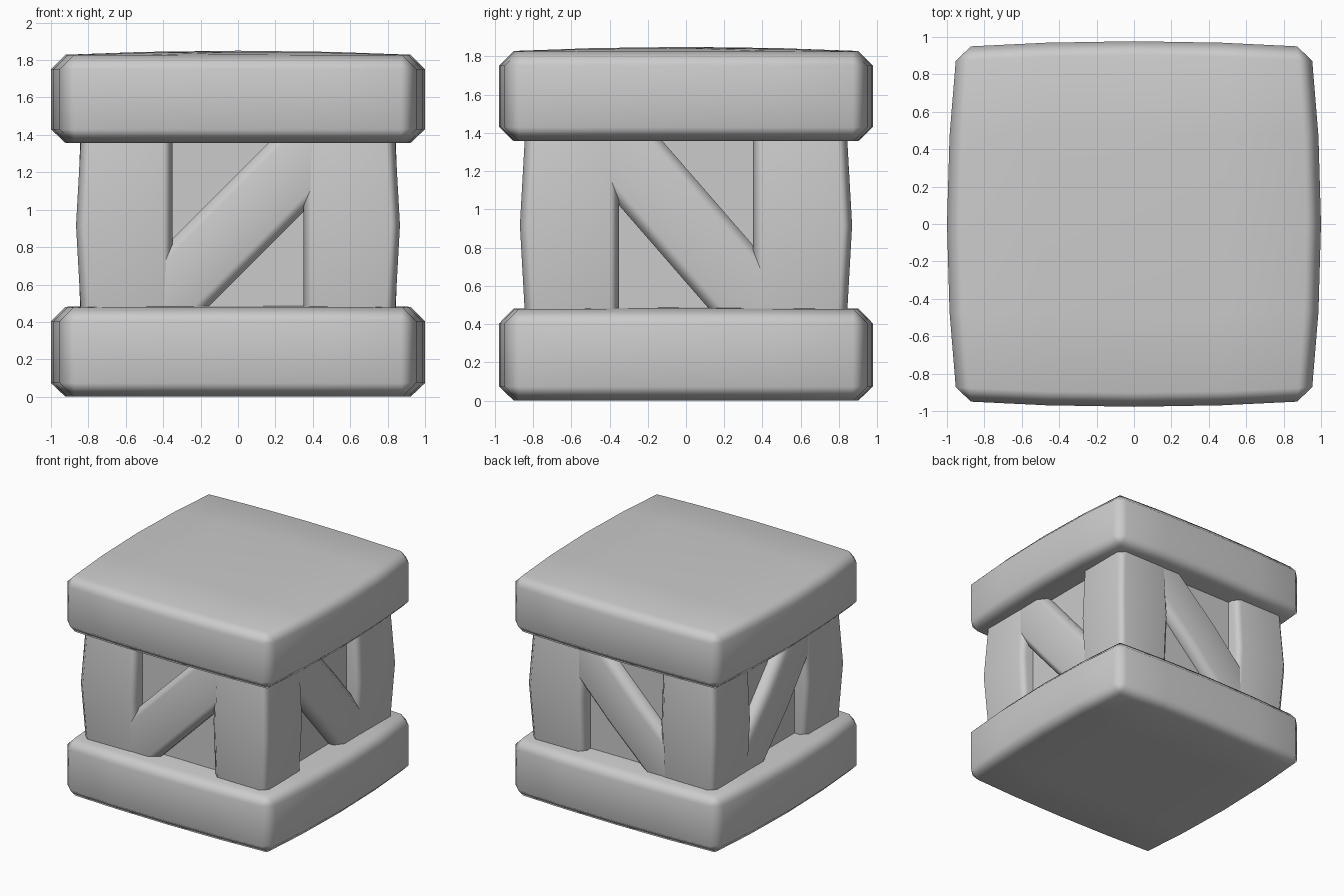
import bpy, bmesh, math
from mathutils import Vector, Matrix

old = bpy.data.objects.get("Cube")
if old:
    bpy.data.objects.remove(old, do_unlink=True)

grey = bpy.data.materials.new("plain_grey")
grey.use_nodes = True
colour = (0.6, 0.6, 0.6, 1)
grey.diffuse_color = colour
grey.node_tree.nodes["Principled BSDF"].inputs["Base Color"].default_value = colour


def rounded_box(low, high, bevel, cuts=()):
    """Chamfered box with extra edge loops at (axis, position) cuts."""
    low, high = Vector(low), Vector(high)
    bm = bmesh.new()
    bmesh.ops.create_cube(bm, size=1)
    for v in bm.verts:
        v.co = (low + high) / 2 + v.co * (high - low)
    if bevel:
        bmesh.ops.bevel(bm, geom=bm.edges[:], offset=bevel, segments=1,
                        profile=0.5, affect='EDGES')
    for axis, pos in cuts:
        normal = Vector((0, 0, 0))
        normal[axis] = 1
        bmesh.ops.bisect_plane(bm, geom=bm.verts[:] + bm.edges[:] + bm.faces[:],
                               plane_co=normal * pos, plane_no=normal)
    return bm


def finish(name, bm):
    bmesh.ops.recalc_face_normals(bm, faces=bm.faces[:])
    mesh = bpy.data.meshes.new(name)
    bm.to_mesh(mesh)
    bm.free()
    mesh.materials.append(grey)
    obj = bpy.data.objects.new(name, mesh)
    bpy.context.collection.objects.link(obj)
    bpy.ops.object.select_all(action='DESELECT')
    obj.select_set(True)
    bpy.context.view_layer.objects.active = obj
    bpy.ops.object.shade_smooth_by_angle(angle=math.radians(60))
    weighted = obj.modifiers.new("weighted_normals", 'WEIGHTED_NORMAL')
    weighted.keep_sharp = True
    return obj


# Bulging top and bottom slabs
H = 0.945
grid = [(axis, pos) for axis in (0, 1) for pos in (-0.47, 0, 0.47)]
for name, z0, z1 in (("bottom_slab", 0, 0.477), ("top_slab", 1.357, 1.825)):
    bm = rounded_box((-H, -H, z0), (H, H, z1), 0.073, grid)
    for v in bm.verts:
        u, w = 1 - (v.co.x / H) ** 2, 1 - (v.co.y / H) ** 2
        v.co.x *= 1 + 0.058 * w
        v.co.y *= 1 + 0.034 * u
        if v.co.z > z1 - 0.01:
            v.co.z += 0.025 * u * w
    finish(name, bm)

# Inner core panels
finish("core", rounded_box((-0.75, -0.75, 0.3), (0.75, 0.75, 1.5), 0))

# Corner posts, swelling outward at mid height
MID = 0.917
for side, sx in (("right", -1), ("left", 1)):
    for end, sy in (("front", -1), ("back", 1)):
        bm = rounded_box((0.35, 0.35, 0.35), (0.837, 0.84, 1.48), 0.05, [(2, MID)])
        for v in bm.verts:
            if abs(v.co.z - MID) < 0.01:
                for axis in (0, 1):
                    if v.co[axis] > 0.7:
                        v.co[axis] += 0.029
            v.co.x *= sx
            v.co.y *= sy
        finish(f"{end}_{side}_post", bm)

# Diagonal braces: front and back rise toward +x, the sides rise toward -y
braces = (("front", 0, 45), ("back", 180, -45), ("left", 90, -49), ("right", 270, 49))
for name, turn, tilt in braces:
    bm = rounded_box((-0.75, -0.837, -0.196), (0.75, -0.65, 0.196), 0.055, [(0, 0)])
    for v in bm.verts:
        if abs(v.co.x) < 0.01 and v.co.y < -0.76:
            v.co.y -= 0.02
    bm.transform(Matrix.Translation((0, 0, MID))
                 @ Matrix.Rotation(math.radians(turn), 4, 'Z')
                 @ Matrix.Rotation(math.radians(-tilt), 4, 'Y'))
    finish(f"{name}_brace", bm)
